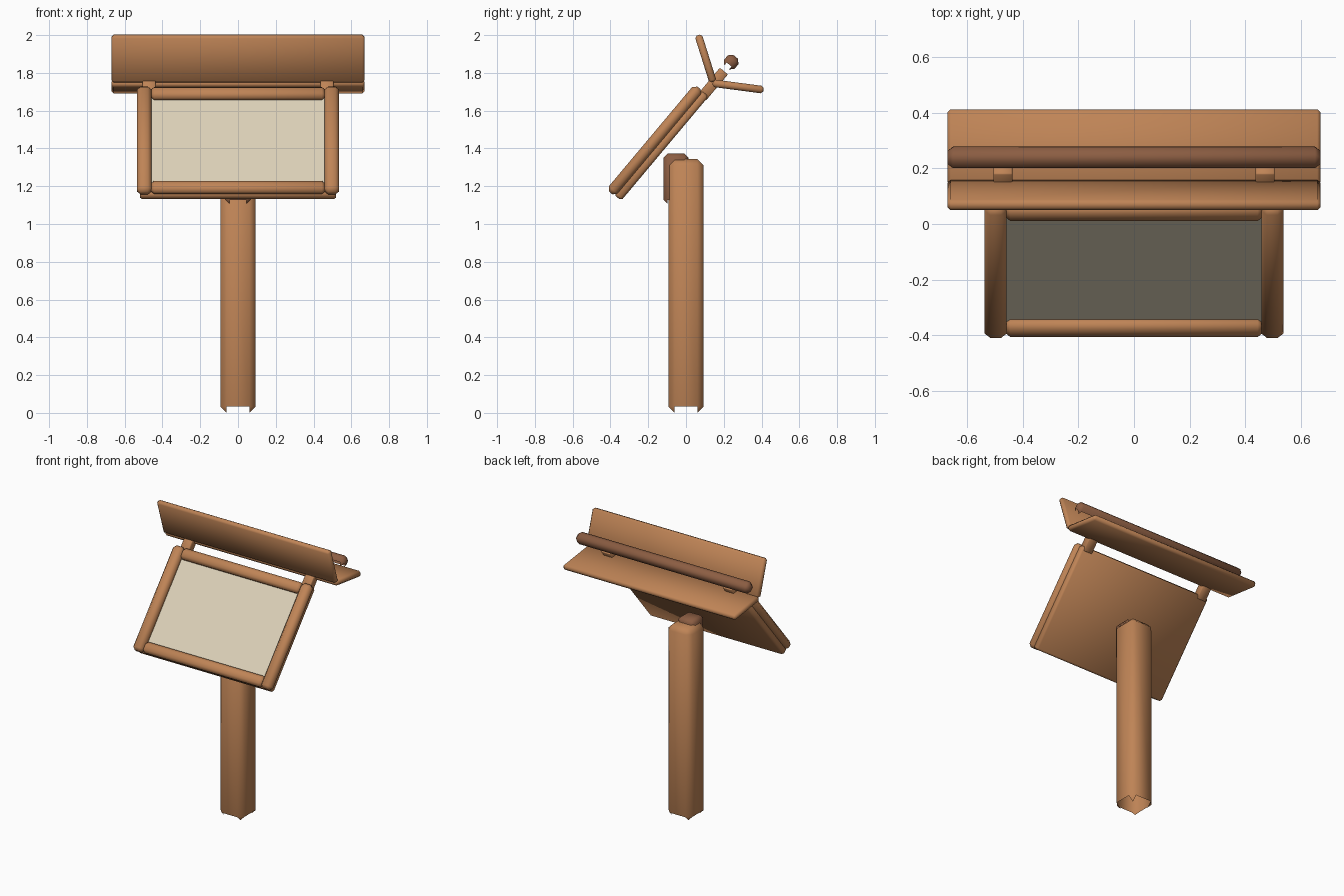
import bpy, bmesh, math
from mathutils import Matrix, Vector

if "Cube" in bpy.data.objects:
    bpy.data.objects.remove(bpy.data.objects["Cube"])

TILT = math.radians(50)   # slope of the reading panel


def material(name, rgb):
    m = bpy.data.materials.new(name)
    m.diffuse_color = (*rgb, 1)
    m.use_nodes = True
    m.node_tree.nodes["Principled BSDF"].inputs["Base Color"].default_value = m.diffuse_color
    return m


WOOD = material("warm_wood", (0.52, 0.23, 0.093))
DARK = material("dark_wood", (0.26, 0.11, 0.055))
CREAM = material("cream_paper", (0.72, 0.64, 0.48))


def beam(name, size, center, mat, bevel=0.0, angle=0.0, open_bottom=False):
    """Chamfered box, turned about x; open_bottom removes the underside and its chamfers."""
    bm = bmesh.new()
    bmesh.ops.create_cube(bm, size=1)
    bmesh.ops.scale(bm, vec=Vector(size), verts=bm.verts)
    if bevel:
        bmesh.ops.bevel(bm, geom=bm.edges[:], offset=bevel, segments=1,
                        affect='EDGES', profile=0.5)
    bm.normal_update()
    if open_bottom:
        under = [f for f in bm.faces if f.normal.z < -0.1 and len(f.verts) == 4]
        bmesh.ops.delete(bm, geom=under, context='FACES')
    for f in bm.faces:
        f.smooth = bevel > 0
    bm.transform(Matrix.Translation(center) @ Matrix.Rotation(angle, 4, 'X'))
    me = bpy.data.meshes.new(name)
    bm.to_mesh(me)
    bm.free()
    me.materials.append(mat)
    ob = bpy.data.objects.new(name, me)
    bpy.context.collection.objects.link(ob)
    return ob


def panel_beam(name, x, u, n, mat, bevel=0.0):
    """Box given by ranges across x, up the slope (u) and out of the slope (n)."""
    mid = Vector([(r[0] + r[1]) / 2 for r in (x, u, n)])
    size = [r[1] - r[0] for r in (x, u, n)]
    return beam(name, size, Matrix.Rotation(TILT, 3, 'X') @ mid, mat, bevel, TILT)


# Post and the dark mount on its front
beam("post", (0.186, 0.186, 1.344), (0, 0, 0.672), WOOD, 0.033, open_bottom=True)
beam("panel_mount", (0.13, 0.13, 0.265), (0, -0.053, 1.24), DARK, 0.02, open_bottom=True)

# Sloping panel: back board, paper, frame
panel_beam("back_board", (-0.52, 0.52), (0.64, 1.36), (0.985, 1.035), WOOD, 0.012)
panel_beam("paper", (-0.465, 0.465), (0.68, 1.32), (1.03, 1.045), CREAM)
panel_beam("frame_bottom", (-0.462, 0.462), (0.638, 0.712), (1.025, 1.08), WOOD, 0.018)
panel_beam("frame_top", (-0.462, 0.462), (1.286, 1.36), (1.025, 1.08), WOOD, 0.018)
for side, s in (("left", -1), ("right", 1)):
    panel_beam("frame_" + side, sorted((s * 0.457, s * 0.536)), (0.636, 1.362),
               (1.022, 1.084), WOOD, 0.02)
    # Struts that carry the roof
    panel_beam("roof_strut_" + side, sorted((s * 0.437, s * 0.505)), (1.335, 1.515),
               (0.982, 1.037), WOOD, 0.004)

# V-shaped roof planks and the ridge pole
beam("roof_plank_front", (1.34, 0.26, 0.04), (0, 0.104, 1.876), WOOD, 0.012,
     math.radians(107.5))
beam("roof_plank_back", (1.34, 0.272, 0.04), (0, 0.276, 1.728), WOOD, 0.012,
     math.radians(-7.5))
beam("ridge_pole", (1.34, 0.073, 0.073), (0, 0.239, 1.857), DARK, 0.02,
     TILT - math.pi / 2, open_bottom=True)
